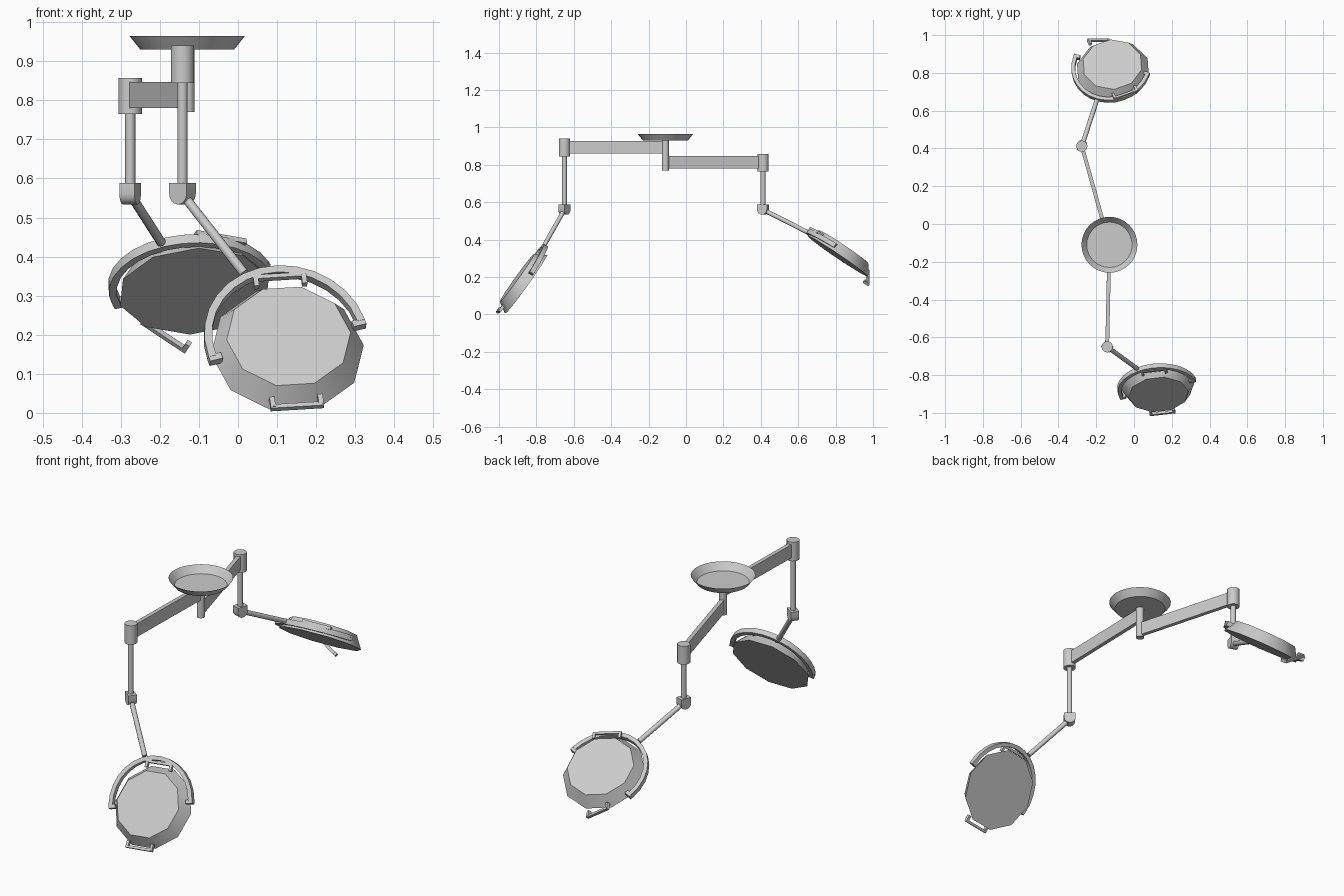
import bpy, bmesh
from math import sin, cos, pi, radians
from mathutils import Vector as V, Matrix

if "Cube" in bpy.data.objects:
    bpy.data.objects.remove(bpy.data.objects["Cube"])


def finish(name, bm):
    bmesh.ops.recalc_face_normals(bm, faces=bm.faces)
    me = bpy.data.meshes.new(name)
    bm.to_mesh(me)
    bm.free()
    ob = bpy.data.objects.new(name, me)
    bpy.context.collection.objects.link(ob)
    bpy.ops.object.select_all(action='DESELECT')
    ob.select_set(True)
    bpy.context.view_layer.objects.active = ob
    bpy.ops.object.shade_smooth_by_angle(angle=radians(40))
    return ob


def frame(o, x, y, z):
    m = Matrix((x, y, z)).transposed().to_4x4()
    m.translation = o
    return m


def loft(bm, rings, mat, closed_caps=True):
    loops = [[bm.verts.new(mat @ V(p)) for p in r] for r in rings]
    n = len(loops[0])
    for a, b in zip(loops, loops[1:]):
        for i in range(n):
            bm.faces.new((a[i], a[(i + 1) % n], b[(i + 1) % n], b[i]))
    if closed_caps:
        bm.faces.new(loops[0])
        bm.faces.new(loops[-1])
    return loops


def circle(r, z, n, phase=0.0):
    return [(r * cos(phase + 2 * pi * i / n), r * sin(phase + 2 * pi * i / n), z) for i in range(n)]


def rod(name, a, b, r, n=12):
    a, b = V(a), V(b)
    d = b - a
    m = d.to_track_quat('Z', 'Y').to_matrix().to_4x4()
    m.translation = a
    bm = bmesh.new()
    loft(bm, [circle(r, 0, n), circle(r, d.length, n)], m)
    return finish(name, bm)


def box(bm, mat, c, s):
    m = mat @ Matrix.Translation(c) @ Matrix.Diagonal((*s, 1))
    bmesh.ops.create_cube(bm, size=1, matrix=m)


def handle(name, c, tangent, radial):
    # grip bar with two short legs turned towards the lamp
    t = tangent.normalized()
    r = (radial - radial.dot(t) * t).normalized()
    m = frame(c, t, r, t.cross(r))
    bm = bmesh.new()
    box(bm, m, (0, 0, 0), (.137, .012, .014))
    for s in (-1, 1):
        box(bm, m, (s * .062, -.014, 0), (.013, .03, .016))
    finish(name, bm)


# ceiling dish (open on top) and central pole
PX, PY = -.13, -.11
bm = bmesh.new()
lp = loft(bm, [circle(.12, .93, 32), circle(.148, .965, 32)], Matrix.Translation((PX, PY, 0)), False)
bm.faces.new(lp[0])
finish("ceiling_plate", bm)
rod("central_pole", (PX, PY, .77), (PX, PY, .93), .019, 16)


def lamp_arm(tag, joint, z0, z1, tip, ringc, u, v, mid, n, spin, handles):
    jx, jy = joint
    # horizontal beam and end sleeve
    d = V((jx - PX, jy - PY, 0))
    L = d.length
    d.normalize()
    bm = bmesh.new()
    m = frame(V((PX, PY, 0)), d, V((-d.y, d.x, 0)), V((0, 0, 1)))
    box(bm, m, (L / 2, 0, (z0 + z1) / 2), (L, .02, .067))
    finish(tag + "_beam", bm)
    rod(tag + "_sleeve", (jx, jy, z0 - .0), (jx, jy, z1), .03)
    rod(tag + "_drop_rod", (jx, jy, .57), (jx, jy, z0 + .01), .013)
    # round-bottomed knuckle turned along the lower arm
    e = V((tip[0] - jx, tip[1] - jy, 0)).normalized()
    side = V((-e.y, e.x, 0))
    w = .0275
    prof = [(w, .588), (-w, .588)] + [(-w * cos(pi * i / 8), .561 - w * sin(pi * i / 8)) for i in range(9)]
    bm = bmesh.new()
    loft(bm, [[(x, s * .02, z) for x, z in prof] for s in (-1, 1)],
         frame(V((jx, jy, 0)), e, side, V((0, 0, 1))))
    finish(tag + "_knuckle", bm)
    rod(tag + "_lower_arm", (jx, jy, .56), tip, .012)
    # half-ring yoke with pivot tabs
    u = u.normalized()
    v = (v - v.dot(u) * u).normalized()
    m = frame(ringc, u, v, u.cross(v))
    rings = []
    for i in range(15):
        a = pi * i / 14
        rings.append([((.2 + k) * cos(a), (.21 + k) * sin(a), h)
                      for k, h in ((-.009, -.013), (.011, -.013), (.011, .013), (-.009, .013))])
    bm = bmesh.new()
    loft(bm, rings, m)
    for s in (-1, 1):
        box(bm, m, (s * .194, -.004, 0), (.034, .018, .024))
    finish(tag + "_yoke", bm)
    # ten-sided lamp head, narrow on the upper side
    n = (n - n.dot(u) * u).normalized()
    wv = n.cross(u)
    m = frame(mid, u, wv, n)
    bm = bmesh.new()
    loft(bm, [circle(.197, -.03, 10, spin), circle(.16, .03, 10, spin)], m)
    finish(tag + "_lamp_head", bm)
    # grips on opposite edges
    for k, (ang, r, off, tilt) in enumerate(handles):
        ang, tilt = radians(ang), radians(tilt)
        rad = u * cos(ang) + wv * sin(ang)
        tan = wv * cos(ang) - u * sin(ang)
        handle(f"{tag}_grip_{k + 1}", mid + rad * r + n * off, tan * cos(tilt) + n * sin(tilt), rad)


lamp_arm("front", (-.142, -.65), .86, .928, (.016, -.765, .357),
         V((.124, -.867, .185)), V((.95, .228, .228)), V((-.311, .489, .813)),
         V((.128, -.879, .179)), V((.055, -.81, .58)), radians(-12),
         [(78, .2, .012, 0), (258, .204, .006, 0)])
lamp_arm("rear", (-.276, .412), .78, .847, (-.197, .655, .437),
         V((-.12, .835, .329)), V((.946, -.234, .224)), V((-.338, -.807, .482)),
         V((-.113, .828, .336)), V((-.058, .56, .83)), radians(130 + 18),
         [(130, .212, -.03, 30), (310, .193, .01, 0)])

# taller sleeve ends around both beams
for tag, (x, y), a, b in (("front", (-.142, -.65), .845, .94), ("rear", (-.276, .412), .765, .857)):
    bpy.data.objects.remove(bpy.data.objects[tag + "_sleeve"])
    rod(tag + "_sleeve", (x, y, a), (x, y, b), .03)
